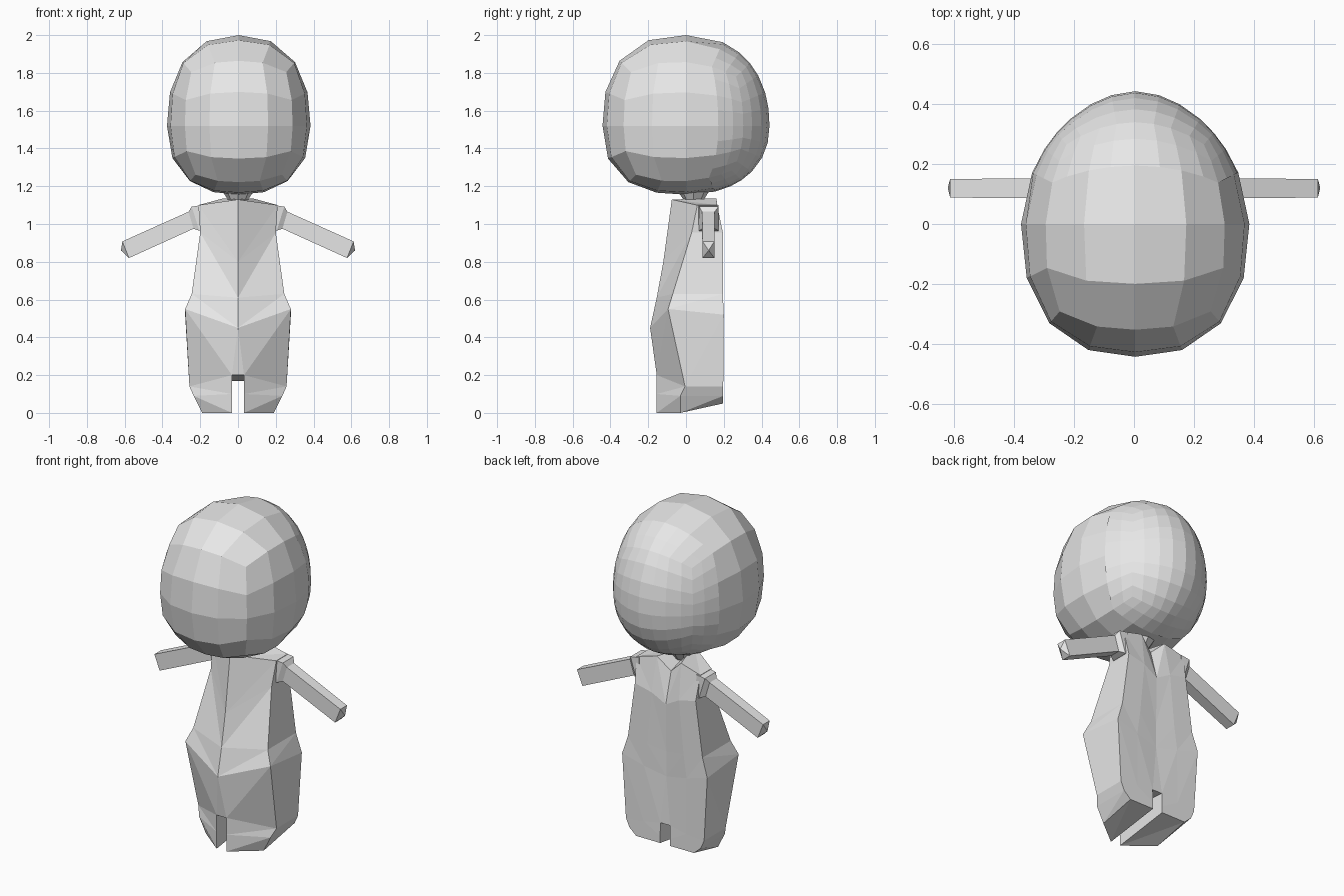
import bpy, bmesh, math
from mathutils import Vector

if "Cube" in bpy.data.objects:
    bpy.data.objects.remove(bpy.data.objects["Cube"])

grey = bpy.data.materials.new("plain grey")
grey.diffuse_color = (0.8, 0.8, 0.8, 1)
grey.use_nodes = True
grey.node_tree.nodes["Principled BSDF"].inputs["Base Color"].default_value = grey.diffuse_color


def finish(bm, name):
    """Weld, fix normals and turn the mesh into a flat-shaded object."""
    bmesh.ops.remove_doubles(bm, verts=bm.verts, dist=0.0005)
    bmesh.ops.recalc_face_normals(bm, faces=bm.faces)
    me = bpy.data.meshes.new(name)
    bm.to_mesh(me)
    bm.free()
    me.materials.append(grey)
    ob = bpy.data.objects.new(name, me)
    bpy.context.collection.objects.link(ob)
    return ob


def mirror_x(bm):
    """Copy the +x half to the other side."""
    dup = bmesh.ops.duplicate(bm, geom=bm.verts[:] + bm.edges[:] + bm.faces[:])
    for v in dup["geom"]:
        if isinstance(v, bmesh.types.BMVert):
            v.co.x = -v.co.x


# Head: faceted egg, boxy at the front and rounder at the back
def head_point(d):
    t = min(max(d.y / d.length * 1.2 + 0.5, 0), 1)
    t = t * t * (3 - 2 * t)
    q, p = 2.4 - 0.55 * t, 2.5 - 0.3 * t
    h = (abs(d.x / 0.38) ** q + abs(d.y / 0.442) ** q) ** (1 / q)
    c = 0.48 if d.z > 0 else 0.365
    return d / (h ** p + abs(d.z / c) ** p) ** (1 / p)


bm = bmesh.new()
steps = [-1, -0.43, 0, 0.43, 1]
for axis in range(3):
    for side in (-1, 1):
        def corner(a, b):
            co = [0, 0, 0]
            co[axis], co[(axis + 1) % 3], co[(axis + 2) % 3] = side, a, b
            return bm.verts.new((co[0] * 0.38, co[1] * 0.44, co[2] * 0.43))
        for i in range(4):
            for j in range(4):
                a, b, c, d = steps[i], steps[i + 1], steps[j], steps[j + 1]
                bm.faces.new([corner(a, c), corner(b, c), corner(b, d), corner(a, d)])
bmesh.ops.remove_doubles(bm, verts=bm.verts, dist=0.001)
back = [e for e in bm.edges if min(v.co.y for v in e.verts) > 0.1]
bmesh.ops.subdivide_edges(bm, edges=back, cuts=1, use_grid_fill=True)
for v in bm.verts:
    v.co = head_point(v.co.copy()) + Vector((0.004, 0, 1.52))
finish(bm, "head")

# Neck: short stub widening into the head
bm = bmesh.new()
bmesh.ops.create_cone(bm, cap_ends=True, segments=8, radius1=0.035, radius2=0.1, depth=0.1)
for v in bm.verts:
    v.co += Vector((0, 0.04, 1.15))
finish(bm, "neck")

# Body and legs: half rows of front centre, front side, back side, back middle, back centre
rows = [
    [(0, -.075, 1.13), (.21, .06, 1.10), (.21, .165, 1.10), (.08, .16, 1.135), (0, .14, 1.06)],
    [(0, -.12, .80), (.20, .03, .955), (.20, .195, .955), (.09, .195, .93), (0, .19, .88)],
    [(0, -.155, .61), (.245, -.07, .63), (.245, .195, .63), (.12, .195, .62), (0, .185, .60)],
    [(0, -.19, .45), (.28, -.095, .55), (.28, .20, .52), (.14, .195, .48), (0, .185, .45)],
    [(.032, -.155, .20), (.257, -.005, .14), (.257, .197, .14), (.14, .197, .15), (.032, .195, .17)],
    [(.032, -.155, .10), (.235, -.03, .09), (.235, .197, .09), (.14, .197, .09), (.032, .197, .09)],
    [(.032, -.155, 0), (.19, -.03, 0), (.19, .197, .05), (.12, .197, .05), (.032, .197, .05)],
]
bm = bmesh.new()
V = [[bm.verts.new(p) for p in row] for row in rows]
for up, low in zip(V, V[1:]):
    for i in range(4):
        if i < 2:
            bm.faces.new([up[i], up[i + 1], low[i]])
            bm.faces.new([up[i + 1], low[i + 1], low[i]])
        else:
            bm.faces.new([up[i], up[i + 1], low[i + 1]])
            bm.faces.new([up[i], low[i + 1], low[i]])
# shoulder top
for i in (1, 2, 3):
    bm.faces.new([V[0][0], V[0][i], V[0][i + 1]])
# soles and inner leg walls
for i in (1, 2, 3):
    bm.faces.new([V[6][0], V[6][i], V[6][i + 1]])
for k in (4, 5):
    bm.faces.new([V[k][0], V[k][4], V[k + 1][4], V[k + 1][0]])
# crotch bridge between the legs
cf, cb = bm.verts.new((0, -.155, .20)), bm.verts.new((0, .195, .17))
bm.faces.new([V[3][0], V[4][0], cf])
bm.faces.new([V[3][4], V[4][4], cb])
bm.faces.new([cf, V[4][0], V[4][4], cb])
mirror_x(bm)
finish(bm, "body")

# Arms: shoulder block, square tapering sleeve and pointed hand end
# each ring: upper x, upper z, lower x, lower z, front y, back y
arm_rings = [
    (.19, 1.10, .18, .96, .065, .172),
    (.245, 1.092, .205, .965, .07, .172),
    (.262, 1.065, .235, .975, .085, .152),
    (.612, .908, .577, .82, .088, .15),
]
for side, label in ((1, "left"), (-1, "right")):
    bm = bmesh.new()
    rings = []
    for xu, zu, xl, zl, yf, yb in arm_rings:
        pts = [(xu, yf, zu), (xu, yb, zu), (xl, yb, zl), (xl, yf, zl)]
        rings.append([bm.verts.new((x * side, y, z)) for x, y, z in pts])
    for a, b in zip(rings, rings[1:]):
        for i in range(4):
            j = (i + 1) % 4
            bm.faces.new([a[i], a[j], b[j], b[i]])
    bm.faces.new(rings[0])
    tip = bm.verts.new((.62 * side, .12, .86))
    for i in range(4):
        bm.faces.new([rings[-1][i], rings[-1][(i + 1) % 4], tip])
    finish(bm, label + "_arm")
